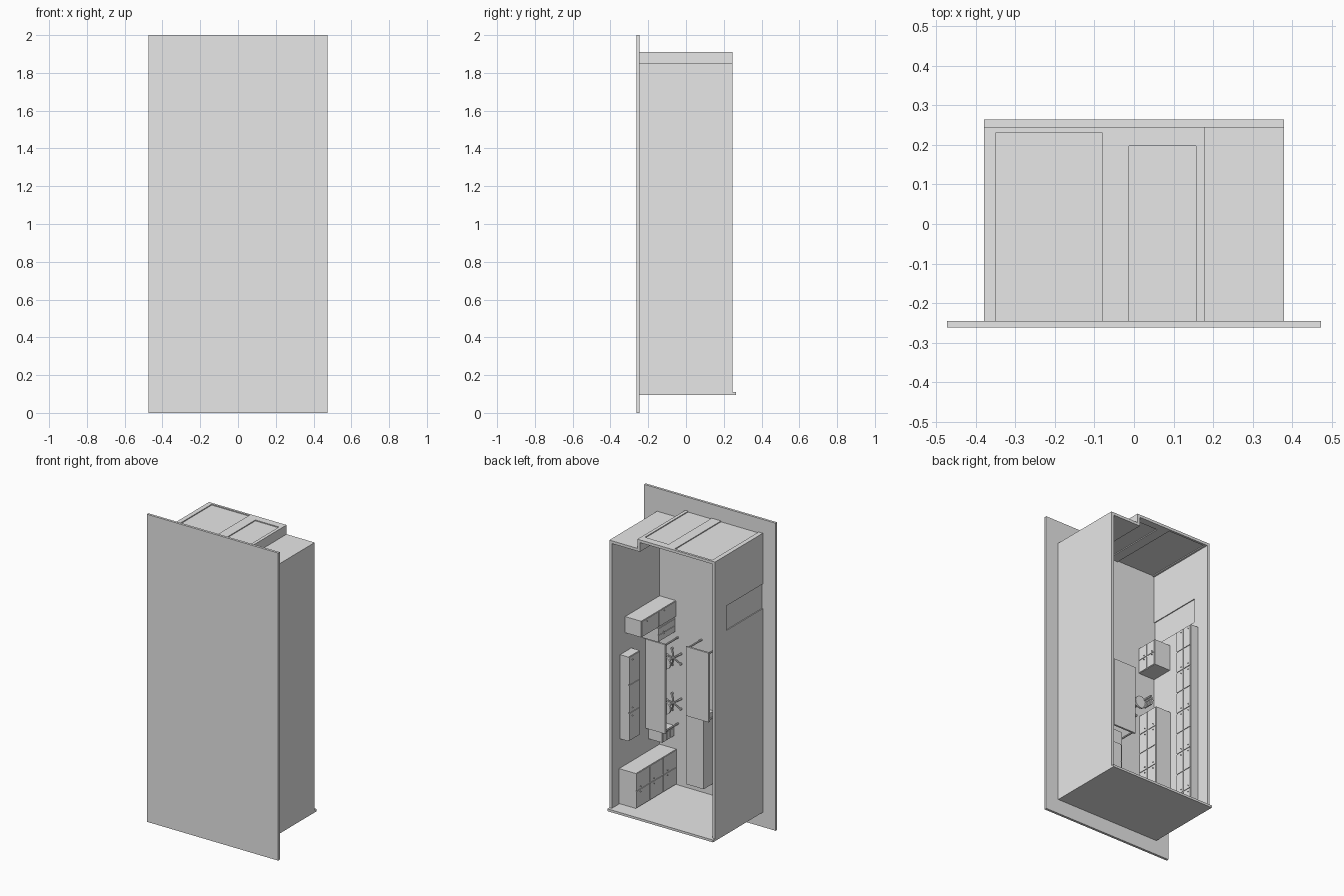
import bpy
import math
from mathutils import Vector

default_cube = bpy.data.objects.get("Cube")
if default_cube:
    bpy.data.objects.remove(default_cube, do_unlink=True)

# Single plain material
grey = bpy.data.materials.new("light grey")
grey.use_nodes = True
grey.diffuse_color = (0.8, 0.8, 0.8, 1)
grey.node_tree.nodes["Principled BSDF"].inputs["Base Color"].default_value = (0.8, 0.8, 0.8, 1)

FLOOR = -0.246      # the room lies on its back: its height runs along +y
CEILING = 0.245
HALF = 0.38
WALL = 0.018
INNER = HALF - WALL
BOTTOM = 0.095
INSIDE = BOTTOM + WALL
TOP = 1.91
LOW_TOP = 1.85
STEP = 0.178


def finish(obj, name):
    obj.name = name
    obj.data.materials.append(grey)
    return obj


def box(name, x, y, z):
    """Box from a pair of limits on each axis."""
    bpy.ops.mesh.primitive_cube_add(size=1)
    obj = bpy.context.object
    for vert in obj.data.vertices:
        vert.co = [min(r) if c < 0 else max(r) for c, r in zip(vert.co, (x, y, z))]
    return finish(obj, name)


def disc(name, x, y, z, radius, depth, sides=16):
    """Cylinder standing on the room floor, axis along y."""
    bpy.ops.mesh.primitive_cylinder_add(vertices=sides, radius=radius, depth=depth,
                                        location=(x, y, z), rotation=(math.pi / 2, 0, 0))
    finish(bpy.context.object, name)
    bpy.ops.object.shade_smooth_by_angle()


def rod(name, start, end, radius):
    """Thin rod between two points."""
    a, b = Vector(start), Vector(end)
    bpy.ops.mesh.primitive_cylinder_add(vertices=8, radius=radius, depth=(b - a).length,
                                        location=(a + b) / 2)
    obj = bpy.context.object
    obj.rotation_euler = (b - a).to_track_quat("Z", "Y").to_euler()
    finish(obj, name)


def cabinet(name, side, depth, y, z, columns, rows=1):
    """Cabinet against a side wall, with thin doors and knobs facing the room."""
    face = side * (INNER - depth)
    box(name, (side * INNER, face), y, z)
    gap = 0.003
    dz, dy = (z[1] - z[0]) / columns, (y[1] - y[0]) / rows
    for i in range(columns):
        for j in range(rows):
            z0, y0 = z[0] + i * dz, y[0] + j * dy
            box(name + "_door", (face, face - side * 0.004),
                (y0 + gap, y0 + dy - gap), (z0 + gap, z0 + dz - gap))
            knob_z = z0 + dz * (0.85 if i % 2 == 0 else 0.15)
            knob_y = y0 + dy * 0.7
            rod(name + "_knob", (face, knob_y, knob_z),
                (face - side * 0.01, knob_y, knob_z), 0.003)


def table(name, x, y_top, z):
    box(name + "_top", x, (y_top - 0.012, y_top), z)
    inset = 0.01
    for px in (x[0] + inset, x[1] - inset):
        for pz in (z[0] + inset, z[1] - inset):
            rod(name + "_leg", (px, FLOOR, pz), (px, y_top - 0.01, pz), 0.006)


def chair(name, x, z, back=0):
    """Swivel chair with a five-armed base; back is the side of the backrest."""
    disc(name + "_post", x, -0.19, z, 0.006, 0.1, 8)
    disc(name + "_seat", x, -0.145, z, 0.04, 0.012)
    for i in range(5):
        a = math.tau * i / 5
        tip = (x + 0.055 * math.cos(a), FLOOR + 0.008, z + 0.055 * math.sin(a))
        rod(name + "_base_arm", (x, FLOOR + 0.02, z), tip, 0.005)
        disc(name + "_castor", tip[0], tip[1], tip[2], 0.007, 0.014, 8)
    if back:
        for i in range(-2, 3):
            a = i * 0.35
            px, pz = x + back * 0.04 * math.cos(a), z + 0.04 * math.sin(a)
            rod(name + "_backrest", (px, -0.14, pz), (px, -0.08, pz), 0.008)


# Floor slab and room walls
box("floor_slab", (-0.473, 0.473), (-0.262, FLOOR), (0, 2))
full = (FLOOR, CEILING)
box("bottom_wall", (-HALF, HALF), (FLOOR, 0.265), (BOTTOM, BOTTOM + 0.015))
box("left_wall", (INNER, HALF), full, (BOTTOM, LOW_TOP))
box("step_wall", (STEP - WALL, STEP), full, (LOW_TOP - WALL, TOP))
box("low_top_wall", (STEP, INNER), full, (LOW_TOP - WALL, LOW_TOP))

# Top wall with two recessed panels
outer = (TOP - WALL, TOP)
panel = (TOP - 0.012, TOP - 0.006)
edge = -HALF
for x0, x1, head in ((-0.35, -0.08, 0.23), (-0.013, 0.157, 0.197)):
    box("top_wall_pier", (edge, x0), full, outer)
    box("top_wall_lintel", (x0, x1), (head, CEILING), outer)
    box("top_wall_panel", (x0, x1), (FLOOR, head), panel)
    edge = x1
box("top_wall_pier", (edge, STEP - WALL), full, outer)

# Right wall with a recessed door
side = (-HALF, -INNER)
door_z = (1.42, 1.58)
box("right_wall_lower", side, full, (BOTTOM, door_z[0]))
box("right_wall_upper", side, full, (door_z[1], TOP - WALL))
box("right_wall_lintel", side, (0.127, CEILING), door_z)
box("room_door", (-HALF + 0.006, -HALF + 0.012), (FLOOR, 0.127), door_z)

# Furniture along the left wall
cabinet("tall_cupboard", 1, 0.12, (FLOOR, 0.17), (INSIDE, 0.34), 2, 3)
cabinet("fridge", 1, 0.115, (FLOOR, 0.108), (1.2, 1.305), 1, 2)
cabinet("low_cupboard", 1, 0.11, (FLOOR, -0.07), (1.1, 1.19), 2)
cabinet("left_wall_cupboard", 1, 0.06, (0.045, 0.16), (0.53, 1.077), 3)
cabinet("drawer_unit", 1, 0.1, (FLOOR, -0.13), (0.42, 0.49), 1, 3)
table("desk", (0.22, INNER), -0.1, (0.5, 1.08))
for z in (0.645, 0.938):
    chair("desk_chair", 0.25, z)

# Furniture along the right wall
cabinet("right_wall_cupboard", -1, 0.055, (0.03, 0.16), (INSIDE, 1.37), 9, 2)
cabinet("base_cupboard", -1, 0.11, (FLOOR, -0.095), (INSIDE, 0.9), 6, 2)
cabinet("side_cupboard", -1, 0.115, (FLOOR, -0.1), (1.19, 1.36), 2, 2)
chair("work_chair", -0.17, 0.92, -1)

# Middle of the room
table("centre_table", (-0.095, 0.07), -0.098, (0.66, 1.11))
box("bench", (-0.027, 0.095), (FLOOR, -0.143), (0.19, 0.66))
